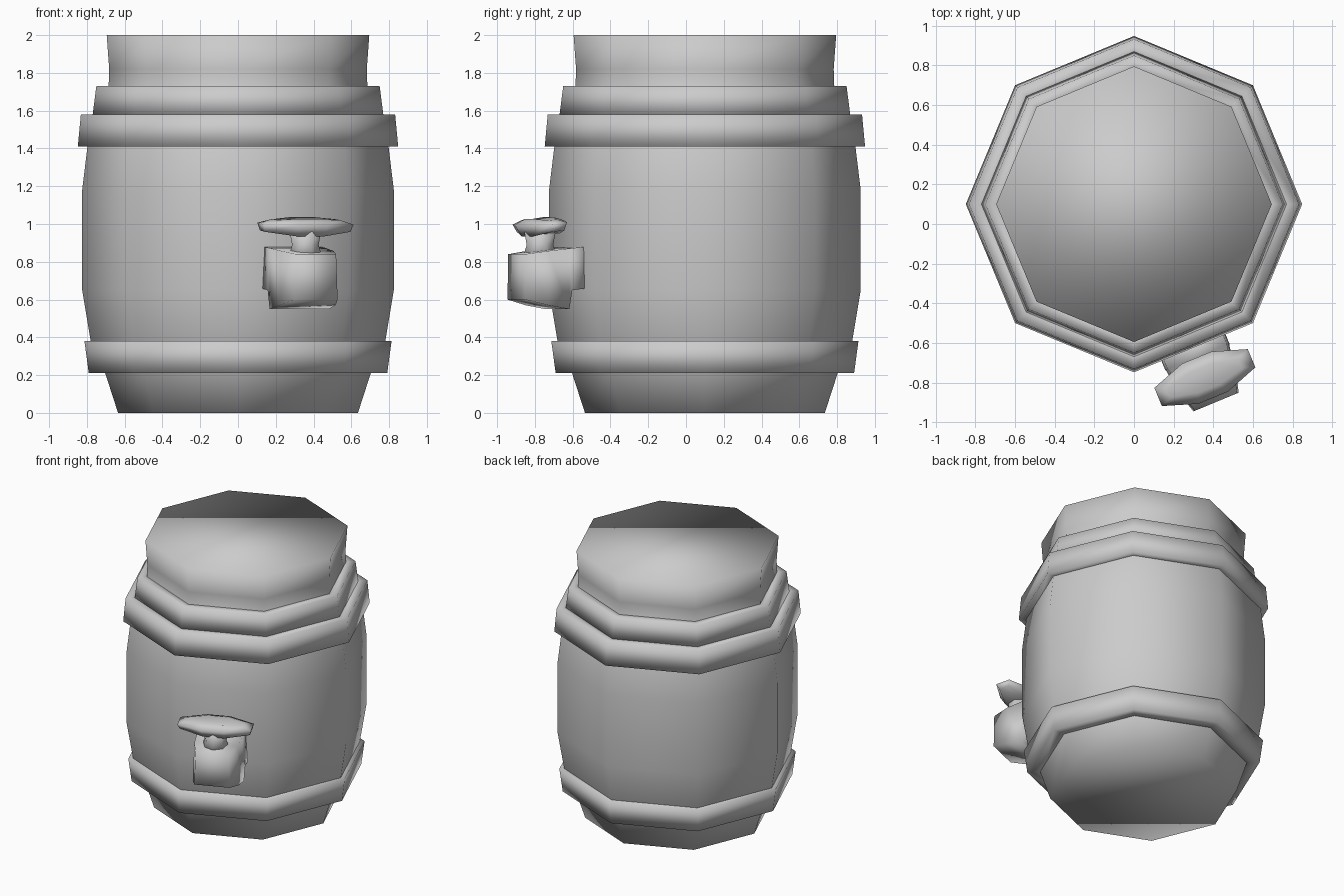
import bpy, bmesh
from math import sin, cos, tau, radians
from mathutils import Matrix, Vector

if "Cube" in bpy.data.objects:
    bpy.data.objects.remove(bpy.data.objects["Cube"])

CENTRE = Vector((0, 0.1, 0))


def loft(name, rings, frame, caps=True, closed=False):
    """Bridge equal-length rings of points into a smooth-shaded object."""
    bm = bmesh.new()
    loops = [[bm.verts.new(frame @ Vector(p)) for p in ring] for ring in rings]
    n = len(loops[0])
    pairs = list(zip(loops, loops[1:]))
    if closed:
        pairs.append((loops[-1], loops[0]))
    for a, b in pairs:
        for i in range(n):
            j = (i + 1) % n
            bm.faces.new((a[i], a[j], b[j], b[i]))
    if caps and not closed:
        bm.faces.new(loops[0])
        bm.faces.new(loops[-1])
    bmesh.ops.recalc_face_normals(bm, faces=bm.faces[:])
    for f in bm.faces:
        f.smooth = True
    mesh = bpy.data.meshes.new(name)
    bm.to_mesh(mesh)
    bm.free()
    obj = bpy.data.objects.new(name, mesh)
    bpy.context.collection.objects.link(obj)
    return obj


def octagons(profile):
    """Eight-sided rings from (radius, z) pairs."""
    return [[(r * cos(tau * i / 8), r * sin(tau * i / 8), z) for i in range(8)]
            for r, z in profile]


barrel = Matrix.Translation(CENTRE)

# Barrel body with its flared lid
loft("barrel_body", octagons([(0.635, 0), (0.703, 0.21), (0.78, 0.38), (0.825, 0.65),
                              (0.825, 1.18), (0.797, 1.41), (0.74, 1.58), (0.685, 1.73),
                              (0.682, 1.82), (0.695, 2.0)]), barrel)

# Hoops: inner radius, bottom and top outer radius, bottom and top height
for name, inner, r0, r1, z0, z1 in [
        ("lower_hoop", 0.68, 0.79, 0.813, 0.21, 0.38),
        ("upper_hoop", 0.73, 0.848, 0.832, 1.41, 1.58),
        ("collar_hoop", 0.66, 0.77, 0.75, 1.575, 1.73)]:
    loft(name, octagons([(inner, z0), (r0, z0), (r1, z1), (inner, z1)]), barrel, closed=True)

# Tap frame: x runs along the barrel side, -y points outwards
tap = Matrix.Translation((0.292, -0.604, 0)) @ Matrix.Rotation(radians(22.5), 4, 'Z')

# Tap body: outward distance, half width, bottom and top height
sections = [(-0.02, 0.175, 0.66, 0.88), (0.07, 0.175, 0.65, 0.872), (0.085, 0.17, 0.55, 0.87),
            (0.2, 0.16, 0.57, 0.857), (0.318, 0.123, 0.60, 0.84)]
loft("tap_body", [[(-w, -n, lo), (w, -n, lo), (w * 0.93, -n, hi), (-w * 0.93, -n, hi)]
                  for n, w, lo, hi in sections], tap)

# Tap stem
pivot = tap @ Matrix.Translation((-0.005, -0.181, 0))
loft("tap_stem", octagons([(0.095, 0.83), (0.076, 0.89), (0.09, 0.96)]), pivot)

# Tap handle: a tapered bar, tilted slightly outwards
outline = [(0.255, 0.05, 0), (0.08, 0.11, 1), (-0.08, 0.11, 1), (-0.255, 0.05, 0),
           (-0.255, -0.05, 0), (-0.08, -0.11, 1), (0.08, -0.11, 1), (0.255, -0.05, 0)]


def handle_ring(sx, sy, z_end, z_mid):
    return [(x * sx, y * sy, z_mid if mid else z_end) for x, y, mid in outline]


handle = pivot @ Matrix.Translation((0, 0, 0.987)) @ Matrix.Rotation(radians(6), 4, 'X')
loft("tap_handle", [handle_ring(0.96, 0.7, -0.025, -0.045), handle_ring(1, 1, 0.015, 0.02),
                    handle_ring(0.75, 0.5, 0.035, 0.045)], handle)
